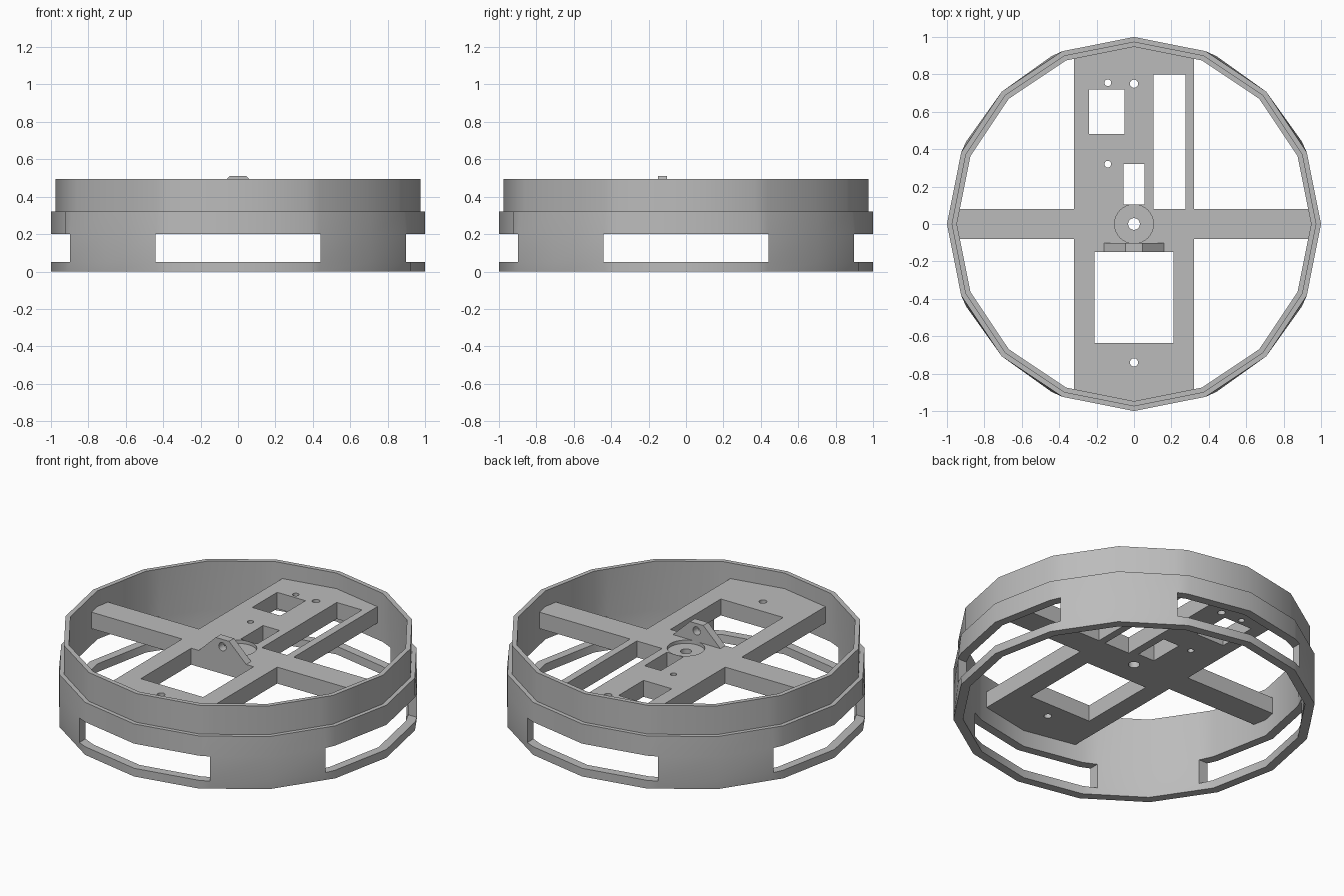
import bpy, bmesh, math

cube = bpy.data.objects.get("Cube")
if cube:
    bpy.data.objects.remove(cube, do_unlink=True)

GREY = (0.5, 0.5, 0.5, 1)
mat = bpy.data.materials.new("mid grey")
mat.use_nodes = True
mat.diffuse_color = GREY
mat.node_tree.nodes["Principled BSDF"].inputs["Base Color"].default_value = GREY


def finish(name, bm):
    """Turn a bmesh into a coloured, selected object."""
    bmesh.ops.recalc_face_normals(bm, faces=bm.faces)
    mesh = bpy.data.meshes.new(name)
    bm.to_mesh(mesh)
    bm.free()
    obj = bpy.data.objects.new(name, mesh)
    bpy.context.collection.objects.link(obj)
    mesh.materials.append(mat)
    return obj


def activate(obj):
    bpy.ops.object.select_all(action='DESELECT')
    obj.select_set(True)
    bpy.context.view_layer.objects.active = obj


def prism(bm, points, offset):
    """Extrude a closed outline of 3D points along an offset."""
    face = bm.faces.new([bm.verts.new(p) for p in points])
    ext = bmesh.ops.extrude_face_region(bm, geom=[face])
    verts = [g for g in ext["geom"] if isinstance(g, bmesh.types.BMVert)]
    bmesh.ops.translate(bm, verts=verts, vec=offset)


def box(bm, x0, x1, y0, y1, z0, z1):
    prism(bm, [(x0, y0, z0), (x1, y0, z0), (x1, y1, z0), (x0, y1, z0)], (0, 0, z1 - z0))


def drill(bm, x, y, z0, z1, r, n=16):
    steps = [2 * math.pi * i / n for i in range(n)]
    prism(bm, [(x + r * math.cos(a), y + r * math.sin(a), z0) for a in steps], (0, 0, z1 - z0))


def cut(obj, bm):
    """Subtract the solids in bm from obj."""
    cutter = finish("cutter", bm)
    cutter.hide_render = True
    mod = obj.modifiers.new("cut", 'BOOLEAN')
    mod.operation, mod.solver, mod.object = 'DIFFERENCE', 'EXACT', cutter
    mod.use_self = True
    activate(obj)
    bpy.ops.object.modifier_apply(modifier=mod.name)
    bpy.data.objects.remove(cutter, do_unlink=True)


# Sixteen-sided ring with a stepped rim and four side windows
WINDOW_HALF, SILL, LINTEL, STEP, TOP = 0.44, 0.05, 0.2, 0.32, 0.495
OUTER, RIM, INNER = 1.0, 0.975, 0.947
PROFILE = [(OUTER, 0), (OUTER, SILL), (OUTER, LINTEL), (OUTER, STEP), (RIM, STEP),
           (RIM, TOP), (INNER, TOP), (INNER, LINTEL), (INNER, SILL), (INNER, 0)]
SIDE = math.radians(22.5)


def ring_point(k, r, z):
    quad, j = divmod(k, 6)
    corner = math.asin(WINDOW_HALF / r)
    a = [0, SIDE, corner, 2 * SIDE, math.pi / 2 - corner, 3 * SIDE][j]
    # window corners sit on the true circle, other levels on the flat sides
    if z not in (SILL, LINTEL):
        r *= math.cos(SIDE / 2) / math.cos(a % SIDE - SIDE / 2)
    a += quad * math.pi / 2
    return r * math.cos(a), r * math.sin(a), z


bm = bmesh.new()
loops = [[bm.verts.new(ring_point(k, r, z)) for r, z in PROFILE] for k in range(24)]
for k, a in enumerate(loops):
    b = loops[(k + 1) % 24]
    window = k % 6 not in (2, 3)
    pairs = [(i, (i + 1) % 10) for i in range(10)]
    if window:
        pairs = [p for p in pairs if p not in ((1, 2), (7, 8))] + [(1, 8), (2, 7)]
    for i, j in pairs:
        bm.faces.new((a[i], a[j], b[j], b[i]))
    if k % 6 in (2, 4):
        bm.faces.new([a[i] for i in (1, 2, 7, 8)])
ring = finish("outer_ring", bm)

# Cross-shaped deck
LOW, HIGH = 0.3, 0.4
HALF, ARM, TIP, END = 0.32, 0.08, 0.95, 0.89
quarter = [(TIP, 0), (TIP - 0.015, ARM), (HALF, ARM), (HALF, END), (0, TIP)]
half = quarter + [(-x, y) for x, y in reversed(quarter[:-1])]
outline = half + [(x, -y) for x, y in reversed(half[1:-1])]
bm = bmesh.new()
prism(bm, [(x, y, LOW) for x, y in outline], (0, 0, HIGH - LOW))
deck = finish("deck", bm)

# Deck openings, screw holes and recessed hub seat
bm = bmesh.new()
for x0, x1, y0, y1 in [(-0.24, -0.05, 0.48, 0.72), (0.105, 0.275, 0.08, 0.8),
                       (-0.055, 0.055, 0.105, 0.32), (-0.21, 0.21, -0.635, -0.15)]:
    box(bm, x0, x1, y0, y1, LOW - 0.1, HIGH + 0.1)
for x, y, r in [(0, 0.75, 0.022), (-0.14, 0.755, 0.018), (-0.14, 0.32, 0.018),
                (0, -0.74, 0.022), (0, 0, 0.032)]:
    drill(bm, x, y, LOW - 0.1, HIGH + 0.1, r)
cut(deck, bm)
bm = bmesh.new()
drill(bm, 0, 0, HIGH - 0.02, HIGH + 0.1, 0.104, 32)
cut(deck, bm)

# Upright bracket with a pivot hole
bm = bmesh.new()
prism(bm, [(-0.16, -0.15, HIGH), (0.16, -0.15, HIGH), (0.045, -0.15, 0.51),
           (-0.045, -0.15, 0.51)], (0, 0.048, 0))
bracket = finish("pivot_bracket", bm)
bm = bmesh.new()
turns = [2 * math.pi * i / 16 for i in range(16)]
prism(bm, [(0.025 * math.cos(t), -0.2, 0.465 + 0.025 * math.sin(t)) for t in turns], (0, 0.2, 0))
cut(bracket, bm)

for obj in (ring, deck, bracket):
    activate(obj)
    bpy.ops.object.shade_smooth_by_angle(angle=math.radians(30))
